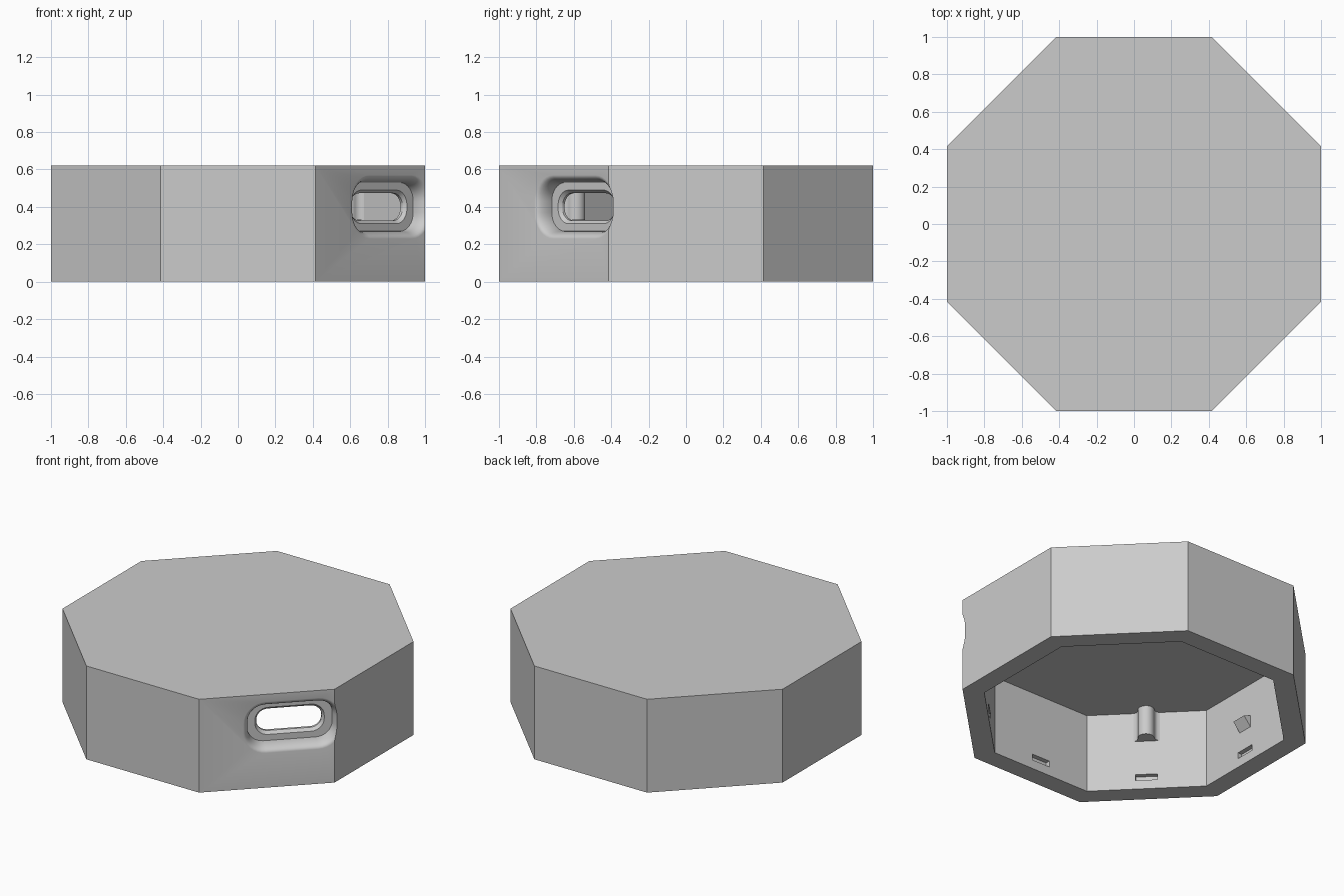
import bpy, bmesh
from math import sin, cos, pi, radians
from mathutils import Matrix, Vector

cube = bpy.data.objects.get("Cube")
if cube:
    bpy.data.objects.remove(cube, do_unlink=True)

HEIGHT, CEILING, INNER = 0.62, 0.525, 0.873

grey = bpy.data.materials.new("grey plastic")
grey.use_nodes = True
grey.diffuse_color = (0.6, 0.6, 0.6, 1)
grey.node_tree.nodes["Principled BSDF"].inputs["Base Color"].default_value = (0.6, 0.6, 0.6, 1)


def wall_point(angle, along, out, z):
    """Point given along a wall, outwards from the centre, and up."""
    a = radians(angle)
    return Vector((out * cos(a) - along * sin(a), out * sin(a) + along * cos(a), z))


def finish(name, bm):
    bmesh.ops.recalc_face_normals(bm, faces=bm.faces)
    mesh = bpy.data.meshes.new(name)
    bm.to_mesh(mesh)
    bm.free()
    mesh.materials.append(grey)
    ob = bpy.data.objects.new(name, mesh)
    bpy.context.collection.objects.link(ob)
    return ob


def loft(bm, rings):
    """Skin a list of equal closed rings and cap both ends."""
    loops = [[bm.verts.new(p) for p in ring] for ring in rings]
    n = len(loops[0])
    for a, b in zip(loops, loops[1:]):
        for i in range(n):
            bm.faces.new((a[i], a[(i + 1) % n], b[(i + 1) % n], b[i]))
    bm.faces.new(loops[0][::-1])
    bm.faces.new(loops[-1])


def octagon(apothem, z):
    r = apothem / cos(pi / 8)
    return [(r * cos(pi / 8 + i * pi / 4), r * sin(pi / 8 + i * pi / 4), z) for i in range(8)]


def prism(name, apothem, z0, z1):
    bm = bmesh.new()
    loft(bm, [octagon(apothem, z0), octagon(apothem, z1)])
    return finish(name, bm)


def port_ring(half_w, half_h, radius, out, steps=8):
    """Rounded rectangle lying parallel to the port wall."""
    ring = []
    for q, (sx, sz) in enumerate(((1, 1), (-1, 1), (-1, -1), (1, -1))):
        for i in range(steps + 1):
            a = (q + i / steps) * pi / 2
            ring.append(wall_point(-45, 0.155 + sx * (half_w - radius) + radius * cos(a), out,
                                   0.4 + sz * (half_h - radius) + radius * sin(a)))
    return ring


def cut(target, cutter):
    mod = target.modifiers.new("cut", 'BOOLEAN')
    mod.operation = 'DIFFERENCE'
    mod.solver = 'EXACT'
    mod.object = cutter
    bpy.context.view_layer.objects.active = target
    bpy.ops.object.modifier_apply(modifier=mod.name)
    bpy.data.objects.remove(cutter, do_unlink=True)


def smooth(ob, angle):
    bpy.ops.object.select_all(action='DESELECT')
    ob.select_set(True)
    bpy.context.view_layer.objects.active = ob
    bpy.ops.object.shade_smooth_by_angle(angle=radians(angle))


# Octagonal shell, open underneath
shell = prism("octagonal_shell", 1, 0, HEIGHT)
cut(shell, prism("cavity_cutter", INNER, -0.1, CEILING))

# Port recess with a rounded lip
bm = bmesh.new()
rings = [port_ring(0.30, 0.17, 0.14, 1.1)]
for i in range(9):
    a = i / 8 * pi / 2
    e = 0.04 * (1 - sin(a))
    rings.append(port_ring(0.26 + e, 0.13 + e, 0.10 + e, 0.91 + 0.09 * cos(a)))
loft(bm, rings)
cut(shell, finish("recess_cutter", bm))

# Tapered port opening through the wall
bm = bmesh.new()
loft(bm, [port_ring(0.215, 0.092, 0.08, 0.93), port_ring(0.212, 0.09, 0.08, 0.91),
          port_ring(0.2, 0.073, 0.07, 0.89), port_ring(0.2, 0.073, 0.07, 0.8)])
cut(shell, finish("port_cutter", bm))

# Latch notches low on every inner wall
bm = bmesh.new()
for k in range(8):
    loft(bm, [[wall_point(k * 45, u, n, z) for u, z in
               ((-0.067, 0.06), (0.067, 0.06), (0.067, 0.1), (-0.067, 0.1))]
              for n in (INNER - 0.03, INNER + 0.03)])
cut(shell, finish("notch_cutter", bm))
smooth(shell, 30)

# Half-round bosses with flared feet, hanging from the ceiling
half = [(0.08, -0.02), (0.08, 0), (0.065, 0.006), (0.054, 0.018), (0.05, 0.035)]
arc = [(0.05 * cos(i * pi / 10), 0.04 + 0.05 * sin(i * pi / 10)) for i in range(11)]
profile = half + arc + [(-u, d) for u, d in reversed(half)]
for name, angle in (("back_left_boss", 45), ("back_right_boss", 135), ("front_right_boss", 225)):
    bm = bmesh.new()
    loft(bm, [[wall_point(angle, u, INNER - d, z) for u, d in profile]
              for z in (0.33, CEILING + 0.01)])
    smooth(finish(name, bm), 35)

# Small wedge on the right inner wall
bm = bmesh.new()
loft(bm, [[wall_point(180, u, n, z) for n, z in
           ((INNER + 0.01, 0.23), (INNER, 0.23), (INNER - 0.05, 0.29), (INNER + 0.01, 0.31))]
          for u in (-0.05, 0.05)])
finish("right_wedge", bm)
